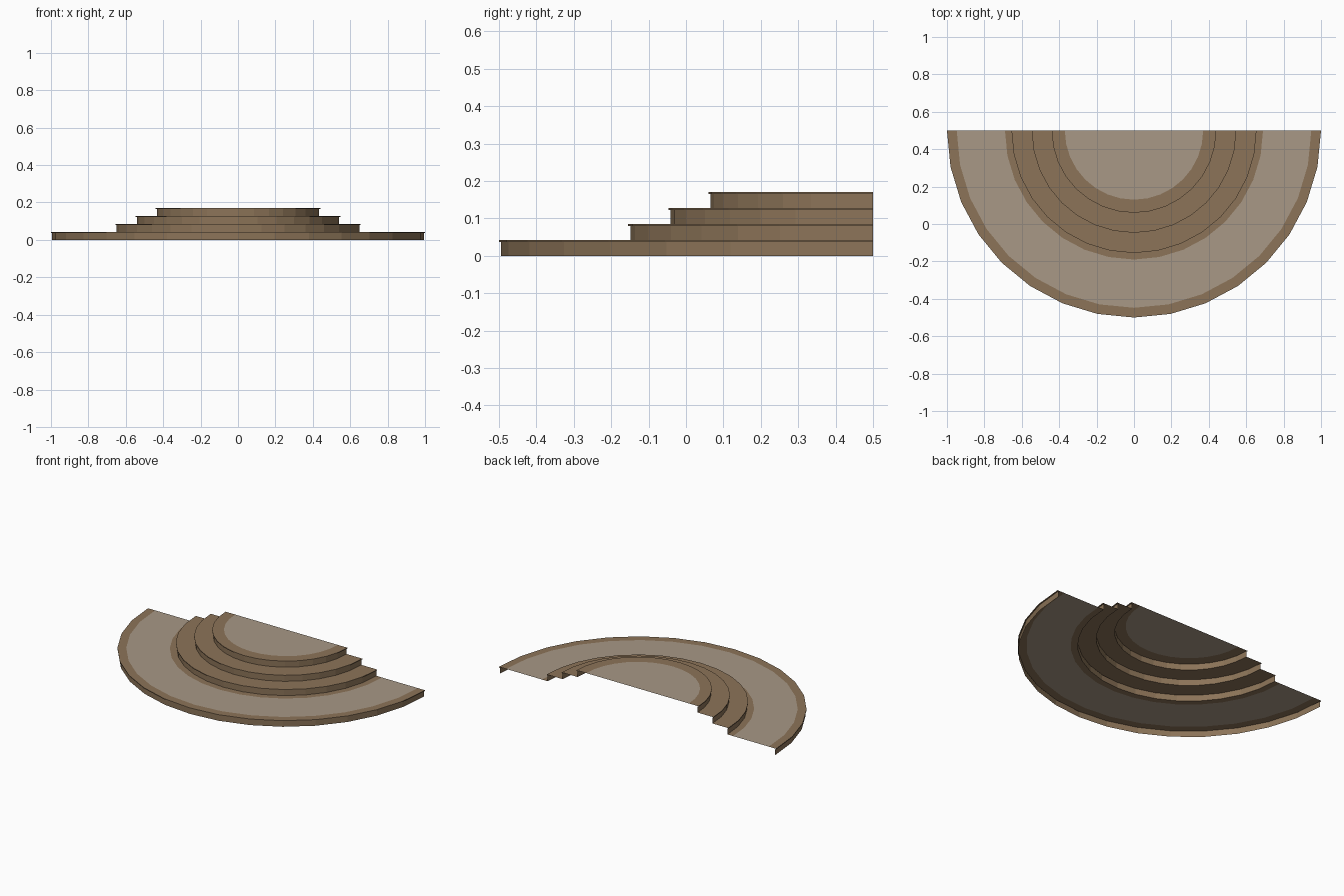
import bpy, bmesh, math

if "Cube" in bpy.data.objects:
    bpy.data.objects.remove(bpy.data.objects["Cube"])

SEG = 16          # sides of each half circle
CY = 0.5          # all steps share this centre on the straight back edge
RISE = 0.0425     # height of one step
LIP = 0.006       # overhang of the tread
LIP_H = 0.005     # thickness of the tread edge


def material(name, rgb):
    m = bpy.data.materials.new(name)
    m.diffuse_color = (*rgb, 1)
    m.use_nodes = True
    m.node_tree.nodes["Principled BSDF"].inputs["Base Color"].default_value = m.diffuse_color
    return m


brown = material("brown_edge", (0.262, 0.174, 0.098))
worn = material("worn_tread", (0.392, 0.314, 0.238))


def half_sweep(name, profile, worn_bands=()):
    """Sweep (radius, z) points through the front half circle."""
    bm = bmesh.new()
    rings = []
    for r, z in profile:
        if r == 0:
            rings.append([bm.verts.new((0, CY, z))] * (SEG + 1))
            continue
        rings.append([bm.verts.new((r * math.cos(a), CY + r * math.sin(a), z))
                      for a in (math.pi + math.pi * i / SEG for i in range(SEG + 1))])
    for k in range(len(rings) - 1):
        lo, hi = rings[k], rings[k + 1]
        for i in range(SEG):
            vs = [lo[i], lo[i + 1], hi[i + 1], hi[i]]
            f = bm.faces.new(list(dict.fromkeys(vs)))
            f.material_index = 1 if k in worn_bands else 0
    me = bpy.data.meshes.new(name)
    bm.to_mesh(me)
    bm.free()
    me.materials.append(brown)
    me.materials.append(worn)
    ob = bpy.data.objects.new(name, me)
    bpy.context.collection.objects.link(ob)


# outer radius of each tread, and its worn area (inner, outer radius)
steps = [
    ("base_step", 1.0, (0.69, 0.948)),
    ("second_step", 0.655, None),
    ("third_step", 0.547, None),
    ("top_step", 0.44, (0.0, 0.37)),
]

for n, (name, r, area) in enumerate(steps):
    z0, z1 = n * RISE, (n + 1) * RISE
    inner = steps[n + 1][1] - LIP if n < 3 else 0
    # riser, overhanging lip, tread
    profile = [(r - LIP, z0), (r - LIP, z1 - LIP_H), (r, z1 - LIP_H), (r, z1)]
    bands = ()
    if area:
        profile.append((area[1], z1))
        bands = (4,)
        if area[0] > 0:
            profile.append((area[0], z1))
    profile.append((inner, z1))
    half_sweep(name, profile, bands)
